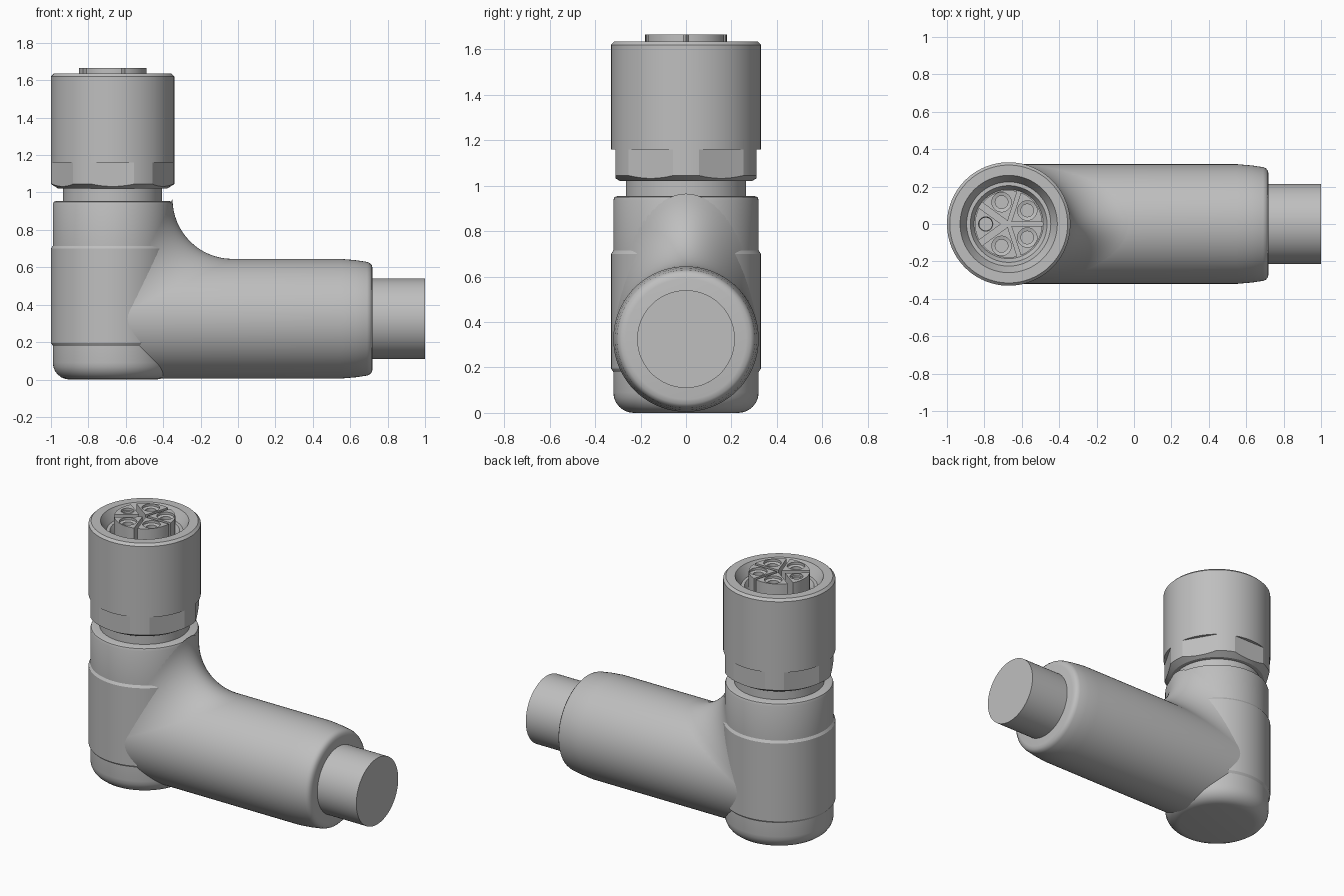
import bpy, bmesh
from math import sin, cos, asin, pi, radians
from mathutils import Matrix, Vector

cube = bpy.data.objects.get("Cube")
if cube:
    bpy.data.objects.remove(cube, do_unlink=True)

AXIS_X = -0.67      # upright axis
ARM_Z = 0.325       # arm axis height
R = 0.32            # radius of body and arm

grey = bpy.data.materials.new("plain grey")
grey.use_nodes = True
grey.diffuse_color = (0.52, 0.52, 0.52, 1)
grey.node_tree.nodes["Principled BSDF"].inputs["Base Color"].default_value = grey.diffuse_color


def add_object(name, bm):
    bmesh.ops.remove_doubles(bm, verts=bm.verts, dist=1e-5)
    bmesh.ops.recalc_face_normals(bm, faces=bm.faces)
    mesh = bpy.data.meshes.new(name)
    bm.to_mesh(mesh)
    bm.free()
    mesh.materials.append(grey)
    obj = bpy.data.objects.new(name, mesh)
    bpy.context.collection.objects.link(obj)
    return obj


def activate(obj):
    bpy.ops.object.select_all(action='DESELECT')
    obj.select_set(True)
    bpy.context.view_layer.objects.active = obj


def smooth(obj, angle=30):
    activate(obj)
    bpy.ops.object.shade_smooth_by_angle(angle=radians(angle))


def lathe(name, profile, matrix, steps=96):
    """Revolve (radius, height) points about z, then place them."""
    bm = bmesh.new()
    verts = [bm.verts.new((r, 0, h)) for r, h in profile]
    edges = [bm.edges.new(pair) for pair in zip(verts, verts[1:])]
    bmesh.ops.spin(bm, geom=verts + edges, cent=(0, 0, 0), axis=(0, 0, 1),
                   angle=2 * pi, steps=steps)
    bmesh.ops.transform(bm, matrix=matrix, verts=bm.verts)
    return add_object(name, bm)


def cut(obj, cutter):
    mod = obj.modifiers.new("cut", 'BOOLEAN')
    mod.operation = 'DIFFERENCE'
    mod.solver = 'EXACT'
    mod.object = cutter
    activate(obj)
    bpy.ops.object.modifier_apply(modifier=mod.name)
    bpy.data.objects.remove(cutter, do_unlink=True)


upright = Matrix.Translation((AXIS_X, 0, 0))
sideways = Matrix.Translation((0, 0, ARM_Z)) @ Matrix.Rotation(pi / 2, 4, 'Y')

# Upright body with rounded foot and raised band
foot = [(0.23 + 0.09 * sin(t * pi / 12), 0.09 - 0.09 * cos(t * pi / 12)) for t in range(7)]
body = foot + [(R, 0.18), (0.33, 0.195), (0.33, 0.70), (R, 0.715),
               (R, 0.935), (0.315, 0.95), (0.30, 0.955), (0, 0.955)]
smooth(lathe("upright_body", [(0, 0)] + body, upright))

# Collar under the nut
smooth(lathe("collar", [(0, 0.9), (0.265, 0.9), (0.265, 1.03), (0, 1.03)], upright))

# Arm with tapered, rounded end, and the cable leaving it
smooth(lathe("arm", [(0, AXIS_X), (R, AXIS_X), (R, 0.55), (0.313, 0.63), (0.304, 0.69),
                     (0.298, 0.705), (0.285, 0.716), (0.265, 0.72), (0, 0.72)], sideways))
smooth(lathe("cable", [(0, 0.6), (0.215, 0.6), (0.215, 1.0), (0, 1.0)], sideways))

# Concave blend between body and arm, swept as a rolling ball
bm = bmesh.new()
COLS, ROWS = 40, 16
grid = []
for i in range(COLS + 1):
    phi = -pi / 2 + pi * i / COLS
    s, y = R * cos(phi), R * sin(phi)
    centre = Vector((2 * s, 2 * y, 2 * s))
    a, b = Vector((-s, -y, 0)), Vector((0, -y, -s))
    row = []
    for j in range(ROWS + 1):
        t = j / ROWS
        angle = a.angle(b)
        if angle < 1e-4:
            d = a
        else:
            d = (a * sin((1 - t) * angle) + b * sin(t * angle)) / sin(angle)
        row.append(bm.verts.new(centre + d + Vector((AXIS_X, 0, ARM_Z))))
    grid.append(row)
for p, q in zip(grid, grid[1:]):
    for j in range(ROWS):
        bm.faces.new((p[j], q[j], q[j + 1], p[j + 1]))
blend = add_object("elbow_blend", bm)
if sum((f.normal.z for f in blend.data.polygons)) < 0:
    blend.data.flip_normals()
smooth(blend, 60)

# Coupling nut with a stepped socket
nut = lathe("coupling_nut", [(0, 1.02), (0.29, 1.02), (0.33, 1.045), (0.33, 1.62),
                             (0.315, 1.635), (0.26, 1.635), (0.225, 1.57), (0.205, 1.57),
                             (0.185, 1.535), (0, 1.535)], upright)
# Six spanner flats at the bottom of the nut
bm = bmesh.new()
for k in range(6):
    place = (upright @ Matrix.Rotation(radians(30 + 60 * k), 4, 'Z')
             @ Matrix.Translation((0.36, 0, 1.06)) @ Matrix.Diagonal((0.1, 0.28, 0.2, 1)))
    bmesh.ops.create_cube(bm, size=1, matrix=place)
cut(nut, add_object("flat_cutter", bm))
smooth(nut, 20)

# Five contact segments inside the socket
TOP, BASE, SEG_R = 1.665, 1.5, 0.18
for k in range(5):
    turn = radians(36 + 72 * k)
    key = k == 2
    gap = 0.024 if key else 0.01
    half = radians(36) - asin(gap / SEG_R)
    bm = bmesh.new()
    outline = [(gap / sin(radians(36)), 0)]
    outline += [(SEG_R * cos(half * t / 6), SEG_R * sin(half * t / 6)) for t in range(-6, 7)]
    face = bm.faces.new([bm.verts.new((x, y, BASE)) for x, y in outline])
    top = bmesh.ops.extrude_face_region(bm, geom=[face])["geom"]
    bmesh.ops.translate(bm, vec=(0, 0, TOP - BASE),
                        verts=[v for v in top if isinstance(v, bmesh.types.BMVert)])
    place = upright @ Matrix.Rotation(turn, 4, 'Z')
    bmesh.ops.transform(bm, matrix=place, verts=bm.verts)
    segment = add_object(f"contact_segment_{k + 1}", bm)
    # Contact hole, with a wide mouth except on the key segment
    mouth = 0.038 if key else 0.052
    hole = lathe("hole_cutter", [(0, 1.58), (0.034, 1.58), (0.034, 1.645),
                                 (mouth, 1.65), (mouth, 1.7), (0, 1.7)],
                 place @ Matrix.Translation((0.123, 0, 0)), 32)
    cut(segment, hole)
    smooth(segment)
